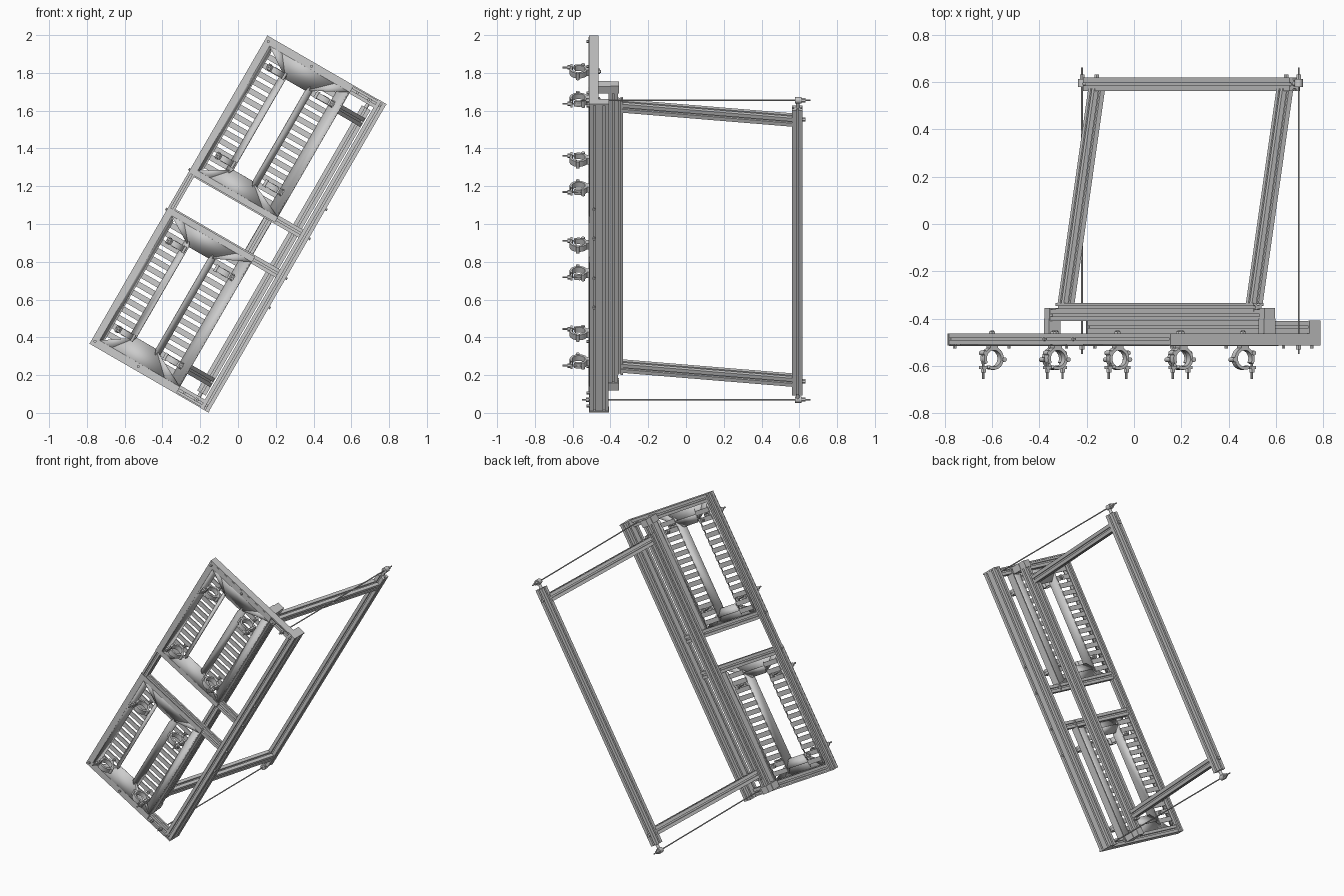
import bpy, bmesh, math
from mathutils import Vector, Matrix

if "Cube" in bpy.data.objects:
    bpy.data.objects.remove(bpy.data.objects["Cube"])

# Everything is built upright (x = across, y = depth, z = along) then leaned 30 degrees
LEAN = Matrix.Translation((0, 0, 1)) @ Matrix.Rotation(math.radians(30), 4, 'Y')


def finish(name, bm, local, smooth=True):
    bmesh.ops.recalc_face_normals(bm, faces=bm.faces)
    me = bpy.data.meshes.new(name)
    bm.to_mesh(me)
    bm.free()
    me.polygons.foreach_set("use_smooth", [smooth] * len(me.polygons))
    me.set_sharp_from_angle(angle=math.radians(32))
    ob = bpy.data.objects.new(name, me)
    bpy.context.collection.objects.link(ob)
    ob.matrix_world = LEAN @ local
    return ob


def prism(name, pts, p0, p1):
    """Extrude a 2D outline from p0 to p1."""
    p0, p1 = Vector(p0), Vector(p1)
    d = (p1 - p0).normalized()
    hint = Vector((0, 0, 1)) if abs(d.z) < 0.7 else Vector((0, 1, 0))
    ax = hint.cross(d).normalized()
    ay = d.cross(ax)
    rot = Matrix((ax, ay, d)).transposed().to_4x4()
    bm = bmesh.new()
    f = bm.faces.new([bm.verts.new((x, y, 0)) for x, y in pts])
    ext = bmesh.ops.extrude_face_region(bm, geom=[f])
    top = [v for v in ext["geom"] if isinstance(v, bmesh.types.BMVert)]
    bmesh.ops.translate(bm, verts=top, vec=(0, 0, (p1 - p0).length))
    return finish(name, bm, Matrix.Translation(p0) @ rot)


def rect(a, b):
    return [(-a / 2, -b / 2), (a / 2, -b / 2), (a / 2, b / 2), (-a / 2, b / 2)]


def circle(r, n=12):
    return [(r * math.cos(i * math.tau / n), r * math.sin(i * math.tau / n)) for i in range(n)]


def slotted(a, b, g=0.005, depth=0.011):
    """Slotted extrusion outline: T-shaped groove(s) on every side."""
    out, c = [], [Vector(p) for p in rect(a, b)]
    for i in range(4):
        s, e = c[i], c[(i + 1) % 4]
        t = (e - s).normalized()
        n = Vector((-t.y, t.x))
        length = (e - s).length
        k = max(1, round(length / 0.045))
        out.append(s)
        for j in range(k):
            m = s + t * length * (j + 0.5) / k
            for along, deep in ((-g, 0), (-g, .004), (-g * 1.7, .004), (-g, depth),
                                (g, depth), (g * 1.7, .004), (g, .004), (g, 0)):
                out.append(m + t * along + n * deep)
    return [tuple(p) for p in out]


def beam(name, a, b, p0, p1):
    return prism(name, slotted(a, b), p0, p1)


def box(name, x, y, z):
    """Block from three (low, high) ranges; z may be given in either order."""
    z = sorted(z)
    cx, cy = sum(x) / 2, sum(y) / 2
    return prism(name, rect(x[1] - x[0], y[1] - y[0]), (cx, cy, z[0]), (cx, cy, z[1]))


def rod(name, r, p0, p1, n=12):
    return prism(name, circle(r, n), p0, p1)


def sheet(name, pts, t=0.004):
    bm = bmesh.new()
    bm.faces.new([bm.verts.new(p) for p in pts])
    ob = finish(name, bm, Matrix(), False)
    mod = ob.modifiers.new("thickness", 'SOLIDIFY')
    mod.thickness, mod.offset = t, 0
    return ob


# Outer front frame
YF = -.486
beam("left_rail", .038, .048, (-.345, YF, -.935), (-.345, YF, .935))
beam("right_rail", .05, .1, (.338, -.46, -.938), (.338, -.46, .938))
for s, side in ((1, "upper"), (-1, "lower")):
    beam(side + "_end_rail", .036, .048, (-.326, YF, s * .917), (.313, YF, s * .917))
    beam(side + "_cross_rail", .032, .048, (-.326, YF, s * .122), (.313, YF, s * .122))
    box(side + "_end_cap", (-.365, .365), (-.514, -.462), (s * .934, s * .942))
    box(side + "_rail_cap", (.311, .365), (-.512, -.408), (s * .935, s * .943))
    # Bolt heads on the frame
    for u in (.122, .30):
        rod(side + "_edge_bolt", .008, (.36, -.487, s * u), (.372, -.487, s * u), 6)
    rod(side + "_edge_bolt", .008, (-.372, -.487, s * .122), (-.36, -.487, s * .122), 6)
    for v in (-.345, -.08, .2, .338):
        rod(side + "_front_bolt", .008, (v, -.526, s * .917), (v, -.505, s * .917), 6)

# Slatted panels: (outer edge, slat start, slat end, inner edge) for each column
F, B = -.513, -.468
LONG, SHORT = (.138, .9), (.235, .79)
for s, side in ((1, "upper"), (-1, "lower")):
    for col, (a, b, c, d) in (("left", (-.328, -.304, -.2, -.165)),
                              ("right", (-.045, -.01, .1, .162))):
        for tag, front, back, (u0, u1) in (("a", a, b, LONG if col == "left" else SHORT),
                                           ("b", d, c, SHORT if col == "left" else LONG)):
            sheet(f"{side}_{col}_flange_{tag}", [(front, F, s * u0), (front, F, s * u1),
                                                 (back, B, s * .88), (back, B, s * .16)])
        # Slats, arrayed along the panel
        z0 = .182 if s > 0 else -.848
        slat = box(f"{side}_{col}_slats", (b - .004, c + .004), (B - .003, B + .003), (z0 - .015, z0 + .015))
        arr = slat.modifiers.new("repeat", 'ARRAY')
        arr.count, arr.use_relative_offset, arr.use_constant_offset = 14, False, True
        arr.constant_offset_displace = (0, 0, .0512)
    box(side + "_panel_right_lip", (.158, .165), (F, -.462), (s * .105, s * .934))
    box(side + "_panel_left_lip", (-.364, -.326), (-.515, -.511), (s * .105, s * .934))
    # Panel ends: flat plate over the rail, then folded gussets
    for e, (o, i, edge) in (("far", (.9, .79, .934)), ("near", (.138, .235, .105))):
        o, i = o * s, i * s
        mid = o + (i - o) * .5
        box(f"{side}_{e}_end_plate", (-.364, .165), (-.515, -.511), (o, s * edge))
        sheet(f"{side}_{e}_gusset", [(-.25, F, o), (.07, F, o), (-.045, -.49, i), (-.165, -.49, i)])
        sheet(f"{side}_{e}_gusset_left", [(-.326, F, o), (-.25, F, o), (-.165, -.49, i)])
        sheet(f"{side}_{e}_gusset_right", [(.162, F, o), (.07, F, o), (-.045, -.49, i)])
        sheet(f"{side}_{e}_gusset_back", [(-.2, B, mid), (-.01, B, mid), (-.045, -.49, i), (-.165, -.49, i)])


# Tube clamps on the panel columns
def clamp(v, u, m):
    yc, n, arc = -.568, 18, []
    for r, order in ((.048, range(n + 1)), (.035, range(n, -1, -1))):
        for k in order:
            t = math.radians(-120 + 330 * k / n)
            arc.append((-m * r * math.cos(t), r * math.sin(t)))
    if m > 0:
        arc.reverse()
    prism("clamp_ring", arc, (v, yc, u - .016), (v, yc, u + .016))
    box("clamp_base", (v - .018, v + .018), (-.53, -.513), (u - .018, u + .018))
    rod("clamp_stud", .008, (v, -.515, u), (v, -.45, u), 8)
    rod("clamp_stud_nut", .015, (v, -.466, u), (v, -.454, u), 6)
    # hinge on one side, swing bolt on the other
    rod("clamp_hinge", .01, (v - m * .05, yc - .005, u - .02), (v - m * .05, yc - .005, u + .02))
    x = v + m * .043
    rod("clamp_pivot", .01, (x, -.545, u - .02), (x, -.545, u + .02))
    rod("clamp_bolt", .005, (x, -.545, u), (x, -.655, u), 8)
    rod("clamp_nut", .012, (x, -.612, u), (x, -.628, u), 6)
    box("clamp_ear", (x - .013, x + .013), (-.612, -.6), (u - .014, u + .014))


for u in (-.8, -.26, .26, .8):
    clamp(-.23, u, -1)
    clamp(.07, u, 1)

# Mounting beam standing off behind the panels, with end brackets
beam("mount_beam", .046, .048, (.125, -.385, -.915), (.125, -.385, .915))
for s, side in ((1, "upper"), (-1, "lower")):
    z = (s * .885, s * .93)
    box(side + "_mount_bracket", (.097, .153), (-.464, -.40), z)
    box(side + "_mount_bracket_tail", (.1, .15), (-.40, -.354), z)

# Rear four-sided frame, swung slightly sideways
P, Q = Vector((.125, -.352, 0)), Vector((.28, .59, 0))
beam("rear_frame_front_bar", .05, .036, P + Vector((0, 0, -.835)), P + Vector((0, 0, .835)))
beam("rear_frame_back_bar", .052, .056, Q + Vector((0, 0, -.872)), Q + Vector((0, 0, .872)))
step = (Q - P).normalized() * .022
for s, side in ((1, "upper"), (-1, "lower")):
    o = Vector((0, 0, s * .795))
    beam(side + "_arm", .052, .052, P + o + step * .5, Q + o - step)
    rod(side + "_arm_bolt", .011, (.28, .615, s * .8), (.28, .632, s * .8), 6)
    # Tension rod with end fittings
    z = s * .915
    rod(side + "_tension_rod", .004, (.275, -.55, z), (.275, .66, z), 8)
    rod(side + "_rod_front_nut", .012, (.275, -.53, z), (.275, -.514, z), 6)
    rod(side + "_rod_collar", .018, (.275, .578, z), (.275, .612, z))
    rod(side + "_rod_rear_nut", .011, (.275, .612, z), (.275, .632, z), 6)
    rod(side + "_rod_post", .010, (.278, .592, s * .86), (.278, .592, z))
